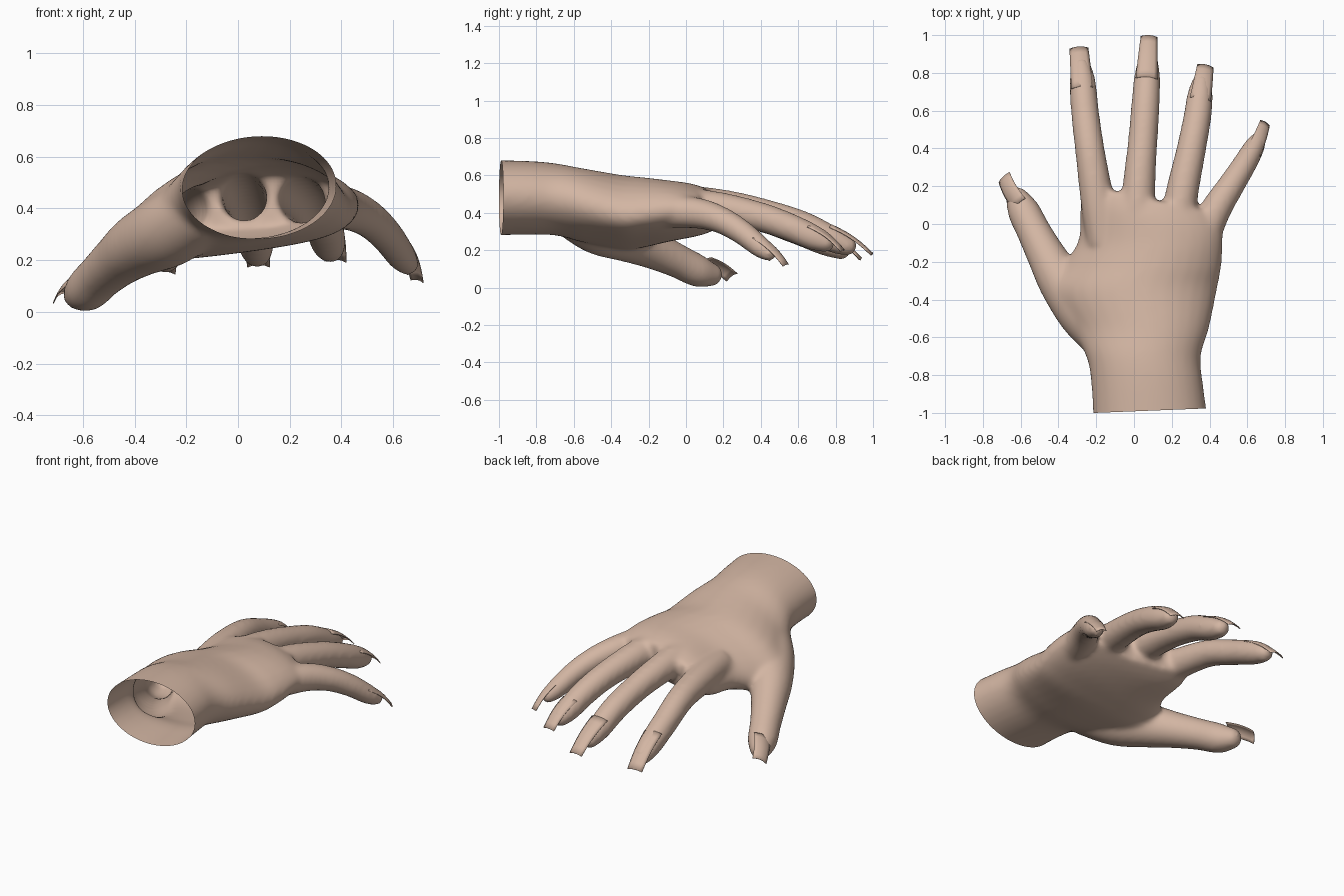
import bpy, bmesh, math
from mathutils import Vector

if "Cube" in bpy.data.objects:
    bpy.data.objects.remove(bpy.data.objects["Cube"])

skin = bpy.data.materials.new("warm_skin")
skin.diffuse_color = (0.65, 0.465, 0.365, 1)
skin.use_nodes = True
skin.node_tree.nodes["Principled BSDF"].inputs["Base Color"].default_value = skin.diffuse_color
N = 32


def loft(bm, rings):
    """Closed skin over a list of vertex-position rings."""
    rows = [[bm.verts.new(p) for p in r] for r in rings]
    for a, b in zip(rows, rows[1:]):
        for i in range(N):
            j = (i + 1) % N
            bm.faces.new((a[i], a[j], b[j], b[i]))
    bm.faces.new(rows[0][::-1])
    bm.faces.new(rows[-1])


def spline(pts, steps=6):
    """Catmull-Rom samples through tuples of any length."""
    P = [pts[0]] + list(pts) + [pts[-1]]
    out = []
    for k in range(1, len(P) - 2):
        a, b, c, d = P[k - 1:k + 3]
        for s in range(steps):
            t = s / steps
            out.append([0.5 * (2 * q + (r - p) * t + (2 * p - 5 * q + 4 * r - u) * t * t
                               + (3 * q - p - 3 * r + u) * t ** 3)
                        for p, q, r, u in zip(a, b, c, d)])
    out.append(list(pts[-1]))
    return out


def finger(bm, pts):
    """Round tapering tube through (x, y, z, radius) with a domed tip."""
    s = spline(pts)
    end = (Vector(s[-1][:3]) - Vector(s[-2][:3])).normalized()
    tip, r = Vector(s[-1][:3]), s[-1][3]
    for a in (0.3, 0.6, 0.9, 1.2, 1.45):
        s.append([*(tip + end * r * 0.8 * math.sin(a)), r * math.cos(a)])
    rings = []
    for k, q in enumerate(s):
        t = Vector(s[min(k + 1, len(s) - 1)][:3]) - Vector(s[max(k - 1, 0)][:3])
        side = t.cross(Vector((0, 0, 1))).normalized()
        up = side.cross(t).normalized()
        rings.append([Vector(q[:3]) + q[3] * (side * math.cos(i * math.tau / N)
                      + up * math.sin(i * math.tau / N)) for i in range(N)])
    loft(bm, rings)


bm = bmesh.new()

# wrist and arched palm: y, centre x, centre z, half width, half height, tilt, skew, bend
palm = [(-1.12, .095, .48, .308, .203, .02, 0, 0),
        (-0.85, .070, .48, .296, .197, .03, 0, 0),
        (-0.70, .050, .472, .304, .192, .05, 0, .10),
        (-0.55, .030, .442, .368, .192, .12, 0, .33),
        (-0.35, -.010, .412, .450, .186, .13, 0, .39),
        (-0.22, .045, .412, .418, .172, .13, -.02, .39),
        (-0.10, .088, .416, .382, .155, .12, -.05, .35),
        (0.04, .092, .423, .375, .130, .10, -.2, .30),
        (0.13, .092, .425, .330, .098, .08, -.22, .25)]
rings = []
for y, cx, cz, rx, rz, tilt, skew, bend in spline(palm):
    ring = []
    for i in range(N):
        a = -i * math.tau / N
        u, w = rx * math.cos(a), rz * math.sin(a)
        ring.append((cx + u, y + skew * u, cz + w + u * tilt - bend * u * u))
    rings.append(ring)
loft(bm, rings)

# index, middle, ring, little finger and thumb
finger(bm, [(-.16, -.10, .395, .09), (-.195, .13, .40, .089), (-.232, .38, .38, .079),
            (-.258, .58, .31, .075), (-.272, .75, .238, .070), (-.28, .84, .198, .052)])
finger(bm, [(.03, -.10, .455, .09), (.022, .08, .45, .09), (.03, .25, .43, .085),
            (.045, .42, .395, .079), (.06, .62, .335, .076), (.07, .78, .258, .070),
            (.075, .87, .218, .052)])
finger(bm, [(.22, -.10, .445, .09), (.25, .14, .43, .088), (.30, .38, .383, .079),
            (.333, .55, .325, .075), (.35, .68, .268, .069), (.358, .755, .238, .052)])
finger(bm, [(.34, -.14, .41, .09), (.425, .06, .398, .083), (.505, .19, .36, .073),
            (.575, .30, .295, .066), (.633, .40, .215, .058), (.66, .45, .18, .044)])
finger(bm, [(-.13, -.62, .40, .13), (-.26, -.47, .32, .143), (-.38, -.31, .26, .125),
            (-.462, -.17, .20, .104), (-.53, -.04, .14, .091), (-.585, .07, .086, .086),
            (-.622, .145, .067, .061)])
bmesh.ops.recalc_face_normals(bm, faces=bm.faces)
mesh = bpy.data.meshes.new("hand_skin")
bm.to_mesh(mesh)
bm.free()
hand = bpy.data.objects.new("hand_skin", mesh)
bpy.context.collection.objects.link(hand)

# fuse the parts into one soft skin
m = hand.modifiers.new("fuse", 'REMESH')
m.mode, m.voxel_size = 'VOXEL', 0.014
m = hand.modifiers.new("soften", 'SMOOTH')
m.factor, m.iterations = 0.5, 16
bpy.context.view_layer.update()
dg = bpy.context.evaluated_depsgraph_get()
fused = bpy.data.meshes.new_from_object(hand.evaluated_get(dg))
hand.modifiers.clear()
hand.data = fused

# open the wrist with a slightly slanted cut
bm = bmesh.new()
bm.from_mesh(fused)
bmesh.ops.bisect_plane(bm, geom=bm.verts[:] + bm.edges[:] + bm.faces[:],
                       plane_co=(-.21, -1, .48), plane_no=(.04, -1, 0), clear_outer=True)
for f in bm.faces:
    f.smooth = True
bm.to_mesh(fused)
bm.free()
fused.materials.clear()
fused.materials.append(skin)


def nail(name, start, end, side, w0, w1, lift=.014):
    """Thin arched plate from the nail bed to past the fingertip."""
    a, b = Vector(start), Vector(end)
    d = (b - a).normalized()
    side = Vector(side)
    side = (side - d * side.dot(d)).normalized()
    up = side.cross(d).normalized()
    nb = bmesh.new()
    rows = []
    for k in range(7):
        t = k / 6
        w = w0 + (w1 - w0) * t
        c = a.lerp(b, t) + up * lift * math.sin(math.pi * t)
        rows.append([nb.verts.new(c + side * w * u - up * w * .3 * u * u)
                     for u in (-1, -.67, -.33, 0, .33, .67, 1)])
    for r, s in zip(rows, rows[1:]):
        for i in range(6):
            nb.faces.new((r[i], r[i + 1], s[i + 1], s[i])).smooth = True
    me = bpy.data.meshes.new(name)
    nb.to_mesh(me)
    nb.free()
    me.materials.append(skin)
    ob = bpy.data.objects.new(name, me)
    bpy.context.collection.objects.link(ob)
    th = ob.modifiers.new("thickness", 'SOLIDIFY')
    th.thickness = 0.004


# long fingernails
nail("index_nail", (-.275, .73, .322), (-.292, .94, .16), (1, .03, 0), .058, .05)
nail("middle_nail", (.067, .78, .338), (.08, 1.0, .185), (1, -.05, 0), .058, .044)
nail("ring_nail", (.354, .67, .343), (.38, .845, .205), (1, -.15, -.1), .057, .044)
nail("little_nail", (.638, .385, .283), (.698, .54, .125), (.85, -.3, -.35), .044, .03)
nail("thumb_nail", (-.617, .105, .15), (-.697, .248, .065), (.06, .015, .05), .052, .046)
